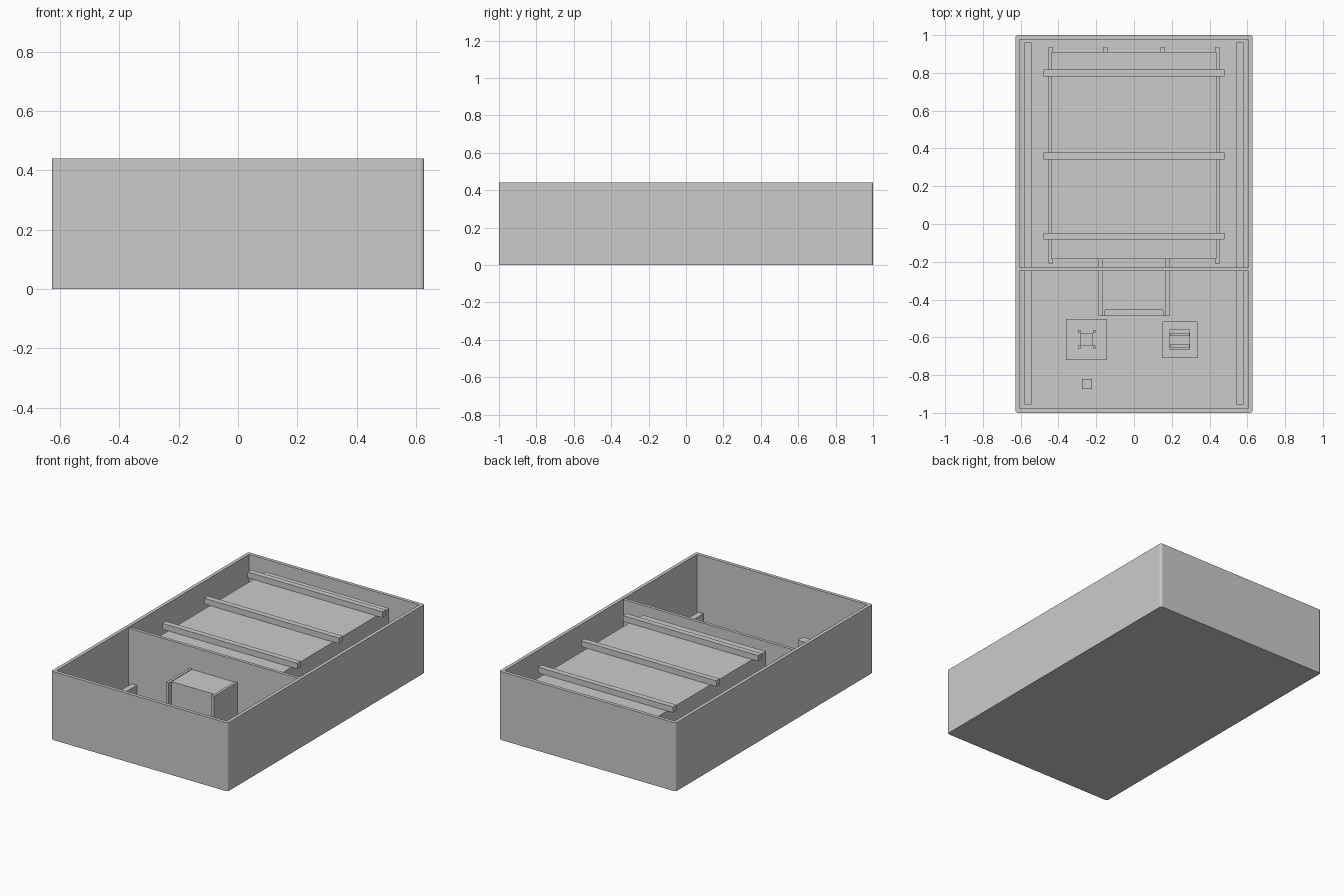
import bpy
import bmesh

default = bpy.data.objects.get("Cube")
if default:
    bpy.data.objects.remove(default, do_unlink=True)

GREY = (0.6, 0.6, 0.6, 1)
grey = bpy.data.materials.new("plain grey")
grey.use_nodes = True
grey.diffuse_color = GREY
grey.node_tree.nodes["Principled BSDF"].inputs["Base Color"].default_value = GREY


def finish(name, bm):
    mesh = bpy.data.meshes.new(name)
    bm.to_mesh(mesh)
    bm.free()
    mesh.materials.append(grey)
    obj = bpy.data.objects.new(name, mesh)
    bpy.context.collection.objects.link(obj)
    return obj


def add_box(bm, x, y, z):
    """Add a box spanning the given (low, high) ranges."""
    verts = bmesh.ops.create_cube(bm, size=1)["verts"]
    for v in verts:
        for i, (low, high) in enumerate((x, y, z)):
            v.co[i] = low if v.co[i] < 0 else high
    return verts


def box(name, x, y, z):
    bm = bmesh.new()
    add_box(bm, x, y, z)
    return finish(name, bm)


def pair(name, x, y, z):
    """Two boxes mirrored across the centre plane."""
    box("left_" + name, x, y, z)
    box("right_" + name, (-x[1], -x[0]), y, z)


# Open enclosure: rounded upright corners, top inset and sunk to the floor
HEIGHT, FLOOR, WALL = 0.44, 0.02, 0.022
bm = bmesh.new()
add_box(bm, (-0.627, 0.627), (-1, 1), (0, HEIGHT))
uprights = [e for e in bm.edges if abs(e.verts[0].co.z - e.verts[1].co.z) > 0.1]
bmesh.ops.bevel(bm, geom=uprights, offset=0.012, segments=3, profile=0.5,
                affect='EDGES')
bm.normal_update()
top = [f for f in bm.faces if f.normal.z > 0.9]
bmesh.ops.delete(bm, geom=top, context='FACES_ONLY')
rim_edges = [e for e in bm.edges if e.is_boundary]
outer = list({v for e in rim_edges for v in e.verts})
inner_face = bmesh.ops.contextual_create(bm, geom=rim_edges)["faces"]
bmesh.ops.inset_region(bm, faces=inner_face, thickness=WALL, use_even_offset=True)
# Square up the inside corners, then extrude the well downwards
for v in inner_face[0].verts:
    v.co.x = (0.627 - WALL) * (1 if v.co.x > 0 else -1)
    v.co.y = (1 - WALL) * (1 if v.co.y > 0 else -1)
bmesh.ops.remove_doubles(bm, verts=list(inner_face[0].verts), dist=0.0001)
well = [f for f in bm.faces if f.normal.z > 0.9
        and all(abs(v.co.x) < 0.61 for v in f.verts)]
sunk = bmesh.ops.extrude_face_region(bm, geom=well)["geom"]
for v in sunk:
    if isinstance(v, bmesh.types.BMVert):
        v.co.z = FLOOR
bmesh.ops.delete(bm, geom=[f for f in well if f.is_valid], context='FACES')
bmesh.ops.recalc_face_normals(bm, faces=bm.faces)
finish("enclosure", bm)

# Cross wall and long floor rails
box("divider", (-0.605, 0.605), (-0.25, -0.23), (FLOOR, 0.435))
pair("floor_rail", (0.543, 0.58), (-0.955, 0.96), (FLOOR, 0.085))

# Large block on joists, held down by three straps
pair("outer_joist", (0.428, 0.453), (-0.21, 0.935), (FLOOR, 0.06))
pair("inner_joist", (0.14, 0.164), (-0.21, 0.935), (FLOOR, 0.06))
box("main_block", (-0.438, 0.438), (-0.185, 0.91), (0.06, 0.398))
for i, y in enumerate((-0.065, 0.36, 0.8)):
    box(f"strap_{i + 1}", (-0.48, 0.48), (y - 0.018, y + 0.018), (0.398, 0.435))

# Smaller block between two angle brackets
box("small_block", (-0.153, 0.153), (-0.455, -0.185), (FLOOR, 0.29))
box("small_block_base", (-0.188, 0.188), (-0.487, -0.185), (FLOOR, 0.04))
pair("bracket", (0.153, 0.17), (-0.487, -0.185), (0.04, 0.294))

# Right-hand pedestal with four corner posts
PX, PY = -0.25, -0.61
box("pedestal_plate", (-0.36, -0.143), (-0.72, -0.503), (FLOOR, 0.04))
box("pedestal_core", (PX - 0.033, PX + 0.033), (PY - 0.033, PY + 0.033), (0.04, 0.11))
for i, (sx, sy) in enumerate(((-1, -1), (1, -1), (1, 1), (-1, 1))):
    x, y = PX + sx * 0.04, PY + sy * 0.041
    box(f"pedestal_post_{i + 1}", (x - 0.007, x + 0.007), (y - 0.007, y + 0.007),
        (0.04, 0.13))

# Left-hand mount with two cross bars
box("mount_plate", (0.15, 0.337), (-0.71, -0.517), (FLOOR, 0.04))
box("mount_body", (0.188, 0.296), (-0.664, -0.558), (0.04, 0.12))
for i, y in enumerate((-0.645, -0.585)):
    box(f"mount_bar_{i + 1}", (0.19, 0.294), (y - 0.008, y + 0.008), (0.12, 0.135))

# Small upright post near the front
box("front_post", (-0.275, -0.222), (-0.873, -0.82), (FLOOR, 0.17))
